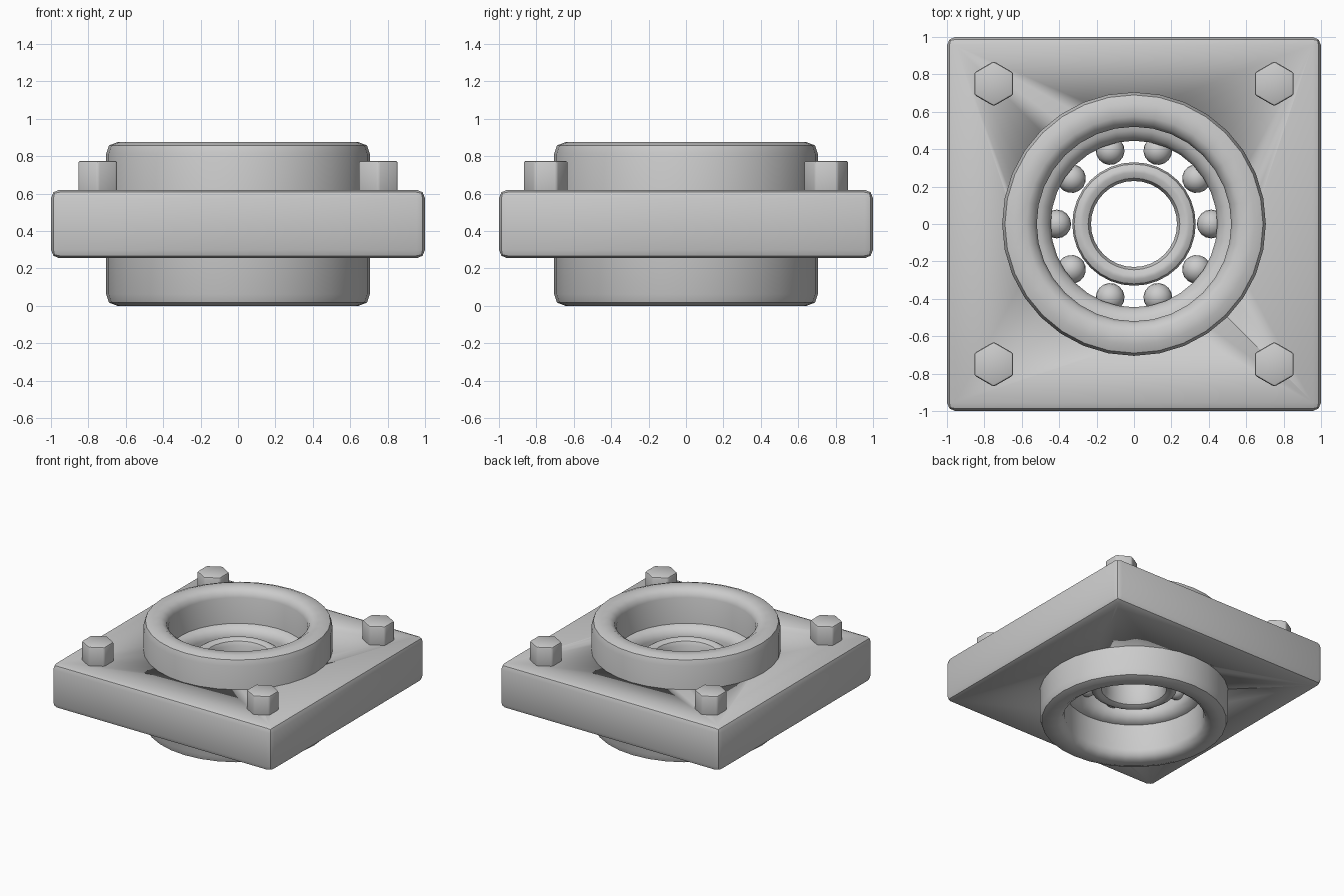
import bpy
import bmesh
from math import sin, cos, pi, radians

if "Cube" in bpy.data.objects:
    bpy.data.objects.remove(bpy.data.objects["Cube"])

MID = 0.4375  # height of the symmetry plane


def finish(bm, name, angle=35):
    bmesh.ops.recalc_face_normals(bm, faces=bm.faces)
    mesh = bpy.data.meshes.new(name)
    bm.to_mesh(mesh)
    bm.free()
    obj = bpy.data.objects.new(name, mesh)
    bpy.context.collection.objects.link(obj)
    bpy.ops.object.select_all(action='DESELECT')
    obj.select_set(True)
    bpy.context.view_layer.objects.active = obj
    bpy.ops.object.shade_smooth_by_angle(angle=radians(angle))
    return obj


def ring(name, half, sides=32):
    """Lathe an upper half profile (radius, height above MID), mirrored below."""
    profile = half + [(r, -h) for r, h in reversed(half)]
    bm = bmesh.new()
    loops = []
    for i in range(sides):
        a = 2 * pi * i / sides
        loops.append([bm.verts.new((r * cos(a), r * sin(a), MID + h)) for r, h in profile])
    n = len(profile)
    for i in range(sides):
        p, q = loops[i], loops[(i + 1) % sides]
        for j in range(n):
            k = (j + 1) % n
            bm.faces.new((p[j], q[j], q[k], p[k]))
    return finish(bm, name)


# Square flange plate: bevelled block with a round bore
bm = bmesh.new()
bmesh.ops.create_cube(bm, size=2)
bmesh.ops.scale(bm, vec=(1, 1, 0.183), verts=bm.verts)
bmesh.ops.translate(bm, vec=(0, 0, MID), verts=bm.verts)
bmesh.ops.bevel(bm, geom=bm.edges[:], offset=0.045, segments=2, profile=0.5, affect='EDGES')
plate = finish(bm, "flange_plate")

bm = bmesh.new()
bmesh.ops.create_cone(bm, cap_ends=True, segments=32, radius1=0.6, radius2=0.6, depth=2)
cutter = finish(bm, "bore_cutter")
cutter.hide_render = True
mod = plate.modifiers.new("bore", 'BOOLEAN')
mod.operation = 'DIFFERENCE'
mod.object = cutter
mod.solver = 'EXACT'
bpy.context.view_layer.objects.active = plate
bpy.ops.object.modifier_apply(modifier="bore")
bpy.data.objects.remove(cutter)

# Housing collar with rounded rims
ring("housing_collar", [(0.52, 0.37), (0.535, 0.41), (0.575, 0.4375), (0.645, 0.4375),
                        (0.69, 0.42), (0.705, 0.375)])

# Bearing races
ring("outer_race", [(0.445, 0.085), (0.46, 0.125), (0.50, 0.155), (0.54, 0.16)])
ring("inner_race", [(0.23, 0.11), (0.245, 0.14), (0.275, 0.155), (0.295, 0.155),
                    (0.32, 0.14), (0.33, 0.11)])

# Ten bearing balls
bm = bmesh.new()
bmesh.ops.create_uvsphere(bm, u_segments=16, v_segments=10, radius=0.077)
ball = finish(bm, "bearing_ball", 80)
for i in range(10):
    obj = ball if i == 0 else ball.copy()
    if i:
        bpy.context.collection.objects.link(obj)
    a = 2 * pi * i / 10
    obj.location = (0.413 * cos(a), 0.413 * sin(a), MID)
    obj.rotation_euler.z = a

# Hexagonal bolt heads at the four corners
for x in (-0.75, 0.75):
    for y in (-0.75, 0.75):
        bm = bmesh.new()
        bmesh.ops.create_cone(bm, cap_ends=True, segments=6, radius1=0.12, radius2=0.12, depth=0.19)
        # turn so that the points face front and back
        turn = max(bm.verts, key=lambda v: v.co.y).co
        if abs(turn.x) > 0.01:
            for v in bm.verts:
                v.co.x, v.co.y = -v.co.y, v.co.x
        bmesh.ops.bevel(bm, geom=bm.edges[:], offset=0.012, segments=2, profile=0.5, affect='EDGES')
        bolt = finish(bm, "corner_bolt")
        bolt.location = (x, y, 0.68)
